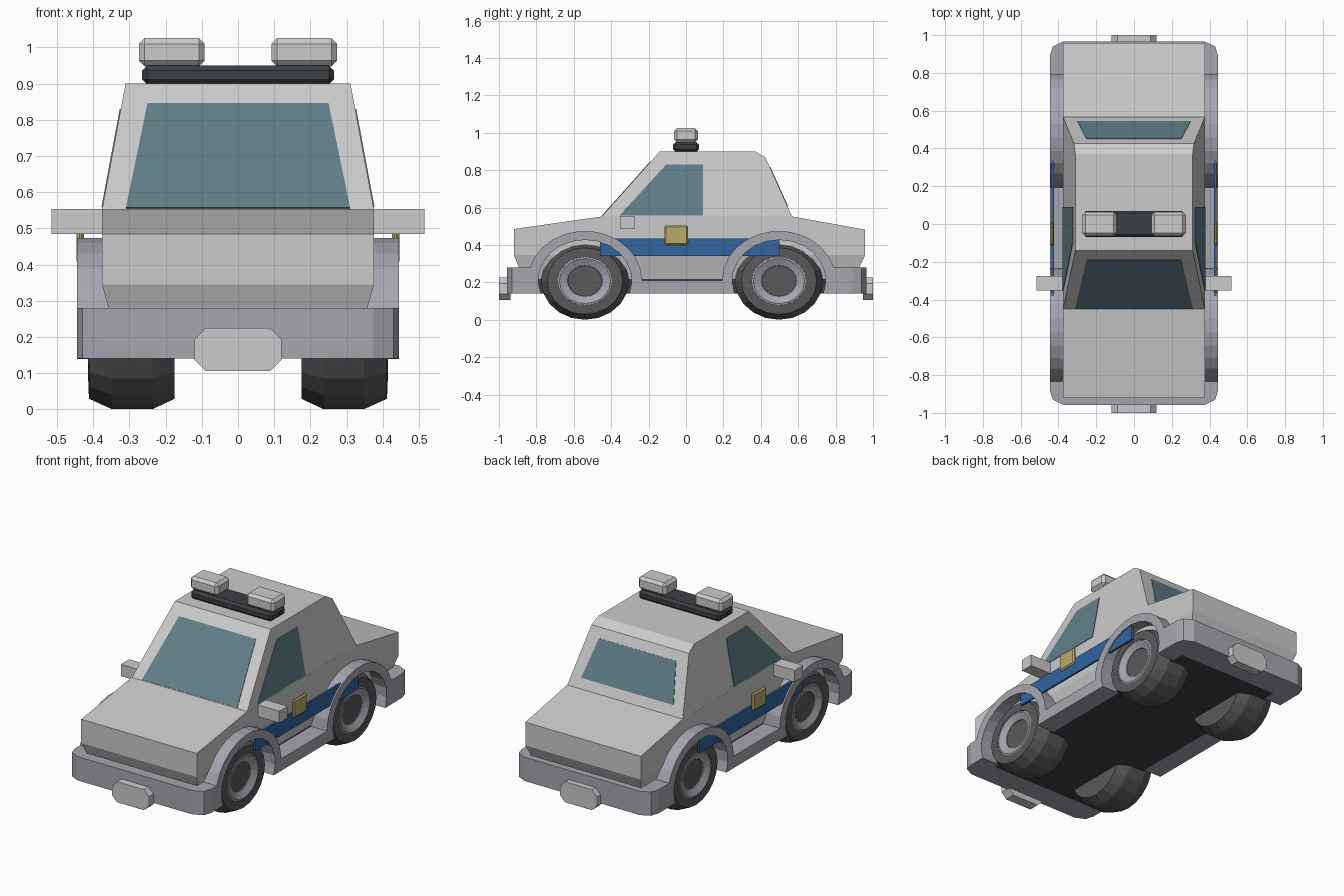
import bpy, bmesh
from math import sin, cos, pi, radians
from mathutils import Vector

if "Cube" in bpy.data.objects:
    bpy.data.objects.remove(bpy.data.objects["Cube"])


def material(name, rgb):
    m = bpy.data.materials.new(name)
    m.diffuse_color = (*rgb, 1)
    m.use_nodes = True
    m.node_tree.nodes["Principled BSDF"].inputs["Base Color"].default_value = m.diffuse_color
    return m


TRIM = material("trim_grey", (0.38, 0.38, 0.43))
RUBBER = material("rubber", (0.1, 0.1, 0.1))
DARK = material("dark", (0.045, 0.05, 0.055))
GLASS = material("glass", (0.12, 0.21, 0.25))
BLUE = material("blue", (0.03, 0.13, 0.35))
GOLD = material("gold", (0.5, 0.4, 0.14))


def loft(name, loops, mat=None, mirror=False):
    """Skin closed loops of equal length and cap both ends."""
    bm = bmesh.new()
    rings = [[bm.verts.new(p) for p in loop] for loop in loops]
    for a, b in zip(rings, rings[1:]):
        for i in range(len(a)):
            j = (i + 1) % len(a)
            bm.faces.new((a[i], a[j], b[j], b[i]))
    bm.faces.new(rings[0])
    bm.faces.new(rings[-1])
    bmesh.ops.recalc_face_normals(bm, faces=bm.faces)
    mesh = bpy.data.meshes.new(name)
    bm.to_mesh(mesh)
    bm.free()
    ob = bpy.data.objects.new(name, mesh)
    bpy.context.collection.objects.link(ob)
    if mat:
        mesh.materials.append(mat)
    if mirror:
        ob.modifiers.new("mirror", "MIRROR")
    return ob


def prism(name, pts, axis, a, b, mat=None, mirror=False):
    """Extrude a 2D outline along x, y or z."""
    def place(p, c):
        q = list(p)
        q.insert("xyz".index(axis), c)
        return q
    return loft(name, [[place(p, c) for p in pts] for c in (a, b)], mat, mirror)


def box(name, x, y, z, mat=None, mirror=False, bevel=0):
    ob = prism(name, [(x[0], y[0]), (x[1], y[0]), (x[1], y[1]), (x[0], y[1])],
               "z", *z, mat, mirror)
    if bevel:
        m = ob.modifiers.new("bevel", "BEVEL")
        m.width, m.segments = bevel, 1
    return ob


def pane(name, pts, mirror=False):
    """Thin glass plate pushed out along its normal."""
    p = [Vector(v) for v in pts]
    n = (p[1] - p[0]).cross(p[2] - p[0]).normalized()
    return loft(name, [[v - n * 0.005 for v in p], [v + n * 0.003 for v in p]], GLASS, mirror)


def arc(cy, ry, rz, a, b, n):
    return [(cy + ry * cos(radians(a + (b - a) * i / n)),
             0.21 + rz * sin(radians(a + (b - a) * i / n))) for i in range(n + 1)]


# Body shell: stacked rectangles from the sill to the belt line
def level(hw, y0, z0, y1, z1):
    return [(-hw, y0, z0), (hw, y0, z0), (hw, y1, z1), (-hw, y1, z1)]


loft("body", [level(0.335, -0.86, 0.20, 0.89, 0.20),
              level(0.376, -0.92, 0.345, 0.957, 0.345),
              level(0.376, -0.92, 0.485, 0.957, 0.482),
              level(0.376, -0.452, 0.552, 0.568, 0.552)])

# Cabin with sloped pillars and a chamfered rear roof edge
cabin = [(-0.452, 0.55), (-0.14, 0.90), (0.37, 0.90), (0.425, 0.868), (0.568, 0.55)]


def half_width(z):
    return 0.376 - (z - 0.55) * 0.186


loft("cabin", [[(s * half_width(z), y, z) for y, z in cabin] for s in (-1, 1)])

# Windows
def on_front(z):
    return -0.452 + (z - 0.55) * 0.312 / 0.35


def on_back(z):
    return 0.568 - (z - 0.55) * 0.143 / 0.318


pane("windshield", [(-0.31, on_front(0.555), 0.555), (0.31, on_front(0.555), 0.555),
                    (0.25, on_front(0.845), 0.845), (-0.25, on_front(0.845), 0.845)])
pane("rear_window", [(0.30, on_back(0.605), 0.605), (-0.30, on_back(0.605), 0.605),
                     (-0.25, on_back(0.815), 0.815), (0.25, on_back(0.815), 0.815)])
pane("side_window", [(half_width(z), y, z) for y, z in
                     ((-0.355, 0.558), (0.09, 0.558), (0.09, 0.83), (-0.105, 0.83))], True)

# Lower side panels with wheel arches
FRONT, REAR = -0.54, 0.497
panel = ([(-0.86, 0.14), (-0.86, 0.28)]
         + arc(FRONT, 0.305, 0.265, 165, 0, 12) + arc(REAR, 0.305, 0.265, 180, 15, 12)
         + [(0.86, 0.28), (0.86, 0.14)]
         + arc(REAR, 0.25, 0.217, -19, 199, 14) + arc(FRONT, 0.25, 0.217, -19, 199, 14))
prism("side_panel", panel, "x", 0.33, 0.445, TRIM, True)
box("underside", (-0.34, 0.34), (-0.86, 0.86), (0.141, 0.22), DARK)

# Bumpers with chamfered corners, and plates
for name, s, end in (("front", -1, 0.957), ("rear", 1, 0.966)):
    half = [(0.445, 0.81), (0.445, end - 0.075), (0.43, end - 0.027), (0.375, end)]
    outline = [(x, s * y) for x, y in half] + [(-x, s * y) for x, y in reversed(half)]
    prism(name + "_bumper", outline, "z", 0.14, 0.28, TRIM)
    w, c = 0.12, 0.032
    octagon = [(-w, 0.105 + c), (-w + c, 0.105), (w - c, 0.105), (w, 0.105 + c),
               (w, 0.225 - c), (w - c, 0.225), (-w + c, 0.225), (-w, 0.225 - c)]
    prism(name + "_plate", octagon, "y", s * (end - 0.02), s * 1.0)

# Wheels: (radius fraction, x) profiles spun around the axle
tyre = [(0.5, 0.175), (0.86, 0.175), (1, 0.237), (1, 0.348), (0.86, 0.412), (0.62, 0.414), (0.6, 0.39)]
rim = [(0.63, 0.385), (0.62, 0.412), (0.58, 0.414), (0.40, 0.395), (0.37, 0.375), (0.31, 0.38)]
N = 20
for name, cy in (("front", FRONT), ("rear", REAR)):
    for part, profile, mat in (("tyre", tyre, RUBBER), ("rim", rim, TRIM)):
        loft(f"{name}_{part}",
             [[(x, cy + 0.235 * r * cos(2 * pi * i / N), 0.207 + 0.207 * r * sin(2 * pi * i / N))
               for i in range(N)] for r, x in profile], mat, True)

# Side stripe, badge and mirrors
box("stripe", (0.424, 0.436), (-0.46, 0.50), (0.34, 0.435), BLUE, True)
box("badge", (0.425, 0.446), (-0.115, 0.01), (0.40, 0.505), GOLD, True, 0.008)
box("mirror", (0.37, 0.515), (-0.353, -0.275), (0.485, 0.554), None, True)

# Roof light bar
box("light_bar", (-0.265, 0.265), (-0.07, 0.07), (0.898, 0.95), DARK, False, 0.014)
box("roof_light", (0.092, 0.274), (-0.063, 0.063), (0.948, 1.026), None, True, 0.016)
